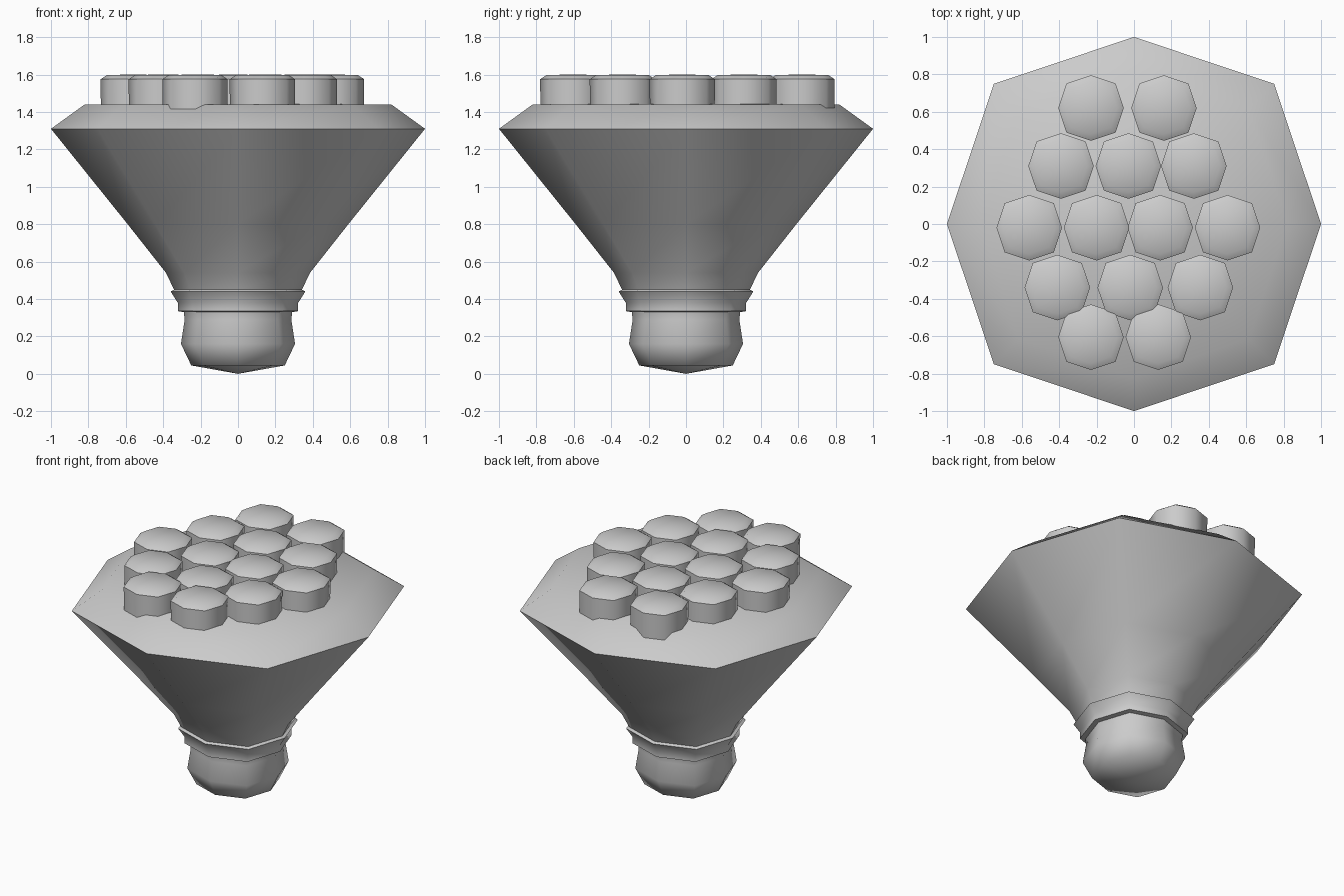
import bpy, bmesh, math

if "Cube" in bpy.data.objects:
    bpy.data.objects.remove(bpy.data.objects["Cube"])

# Eight-sided ring: corner vertices sit slightly further out than the axis ones
def ring(bm, cx, cy, r, z):
    vs = []
    for i in range(8):
        a = i * math.pi / 4
        k = r * (1.06 if i % 2 else 1.0)
        vs.append(bm.verts.new((cx + k * math.cos(a), cy + k * math.sin(a), z)))
    return vs

# Lathe a (radius, z) profile into an eight-sided form; radius 0 closes to a point
def lathe(name, profile, cx=0, cy=0):
    bm = bmesh.new()
    prev = None
    for r, z in profile:
        cur = [bm.verts.new((cx, cy, z))] if r == 0 else ring(bm, cx, cy, r, z)
        if prev:
            for i in range(8):
                j = (i + 1) % 8
                if len(prev) == 1:
                    bm.faces.new((prev[0], cur[j], cur[i]))
                elif len(cur) == 1:
                    bm.faces.new((prev[i], prev[j], cur[0]))
                else:
                    bm.faces.new((prev[i], prev[j], cur[j], cur[i]))
        prev = cur
    bmesh.ops.recalc_face_normals(bm, faces=bm.faces)
    me = bpy.data.meshes.new(name)
    bm.to_mesh(me)
    bm.free()
    ob = bpy.data.objects.new(name, me)
    bpy.context.collection.objects.link(ob)
    bpy.ops.object.select_all(action='DESELECT')
    ob.select_set(True)
    bpy.context.view_layer.objects.active = ob
    bpy.ops.object.shade_smooth_by_angle(angle=math.radians(55))
    return ob

# Neck, collar rings and flared head
lathe("flared_body", [
    (0, 0), (0.25, 0.045), (0.305, 0.16), (0.285, 0.29), (0.29, 0.33),
    (0.322, 0.335), (0.322, 0.38), (0.36, 0.44), (0.342, 0.45),
    (0.385, 0.54), (0.59, 0.80), (1.0, 1.31), (0.82, 1.44), (0, 1.445)])

# Studs in five staggered rows: y -> x positions
rows = [
    (0.62, (-0.23, 0.16)),
    (0.31, (-0.39, -0.03, 0.32)),
    (-0.02, (-0.56, -0.20, 0.14, 0.50)),
    (-0.34, (-0.41, -0.02, 0.355)),
    (-0.605, (-0.23, 0.13)),
]
n = 0
for y, xs in rows:
    for x in xs:
        n += 1
        lathe(f"stud_{n}", [(0, 1.40), (0.173, 1.40), (0.175, 1.575),
                            (0.14, 1.598), (0, 1.60)], x, y)
